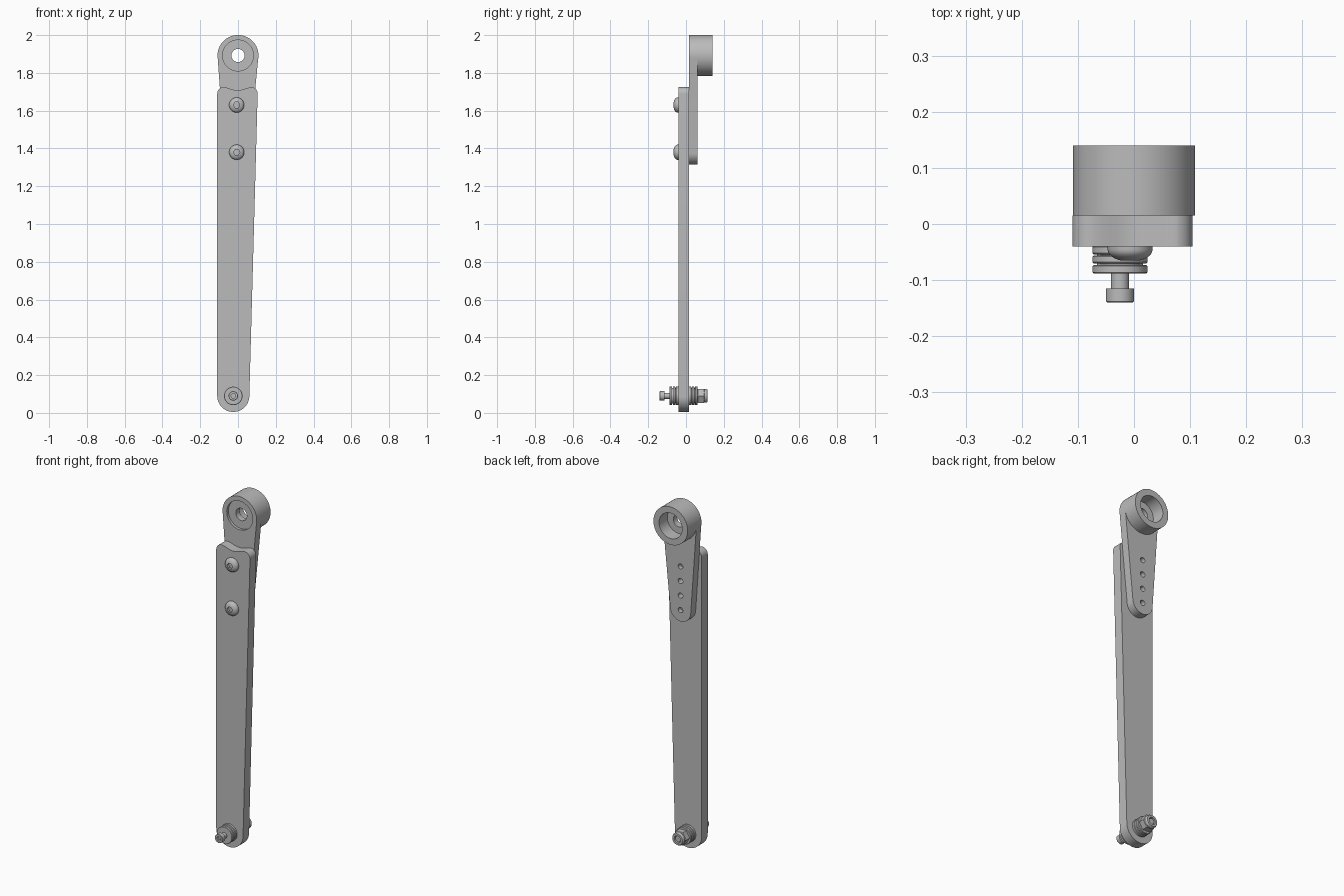
import bpy, bmesh, math
from mathutils import Vector

if "Cube" in bpy.data.objects:
    bpy.data.objects.remove(bpy.data.objects["Cube"])

metal = bpy.data.materials.new("grey_metal")
metal.use_nodes = True
metal.diffuse_color = (0.5, 0.5, 0.5, 1)
metal.node_tree.nodes["Principled BSDF"].inputs["Base Color"].default_value = (0.5, 0.5, 0.5, 1)


def finish(name, bm):
    bmesh.ops.recalc_face_normals(bm, faces=bm.faces[:])
    mesh = bpy.data.meshes.new(name)
    bm.to_mesh(mesh)
    bm.free()
    mesh.materials.append(metal)
    obj = bpy.data.objects.new(name, mesh)
    bpy.context.collection.objects.link(obj)
    return obj


def extrude(name, outline, y0, y1):
    """Solid from an x-z outline between two depths."""
    bm = bmesh.new()
    face = bm.faces.new([bm.verts.new((x, y0, z)) for x, z in outline])
    new = bmesh.ops.extrude_face_region(bm, geom=[face])["geom"]
    bmesh.ops.translate(bm, vec=(0, y1 - y0, 0),
                        verts=[v for v in new if isinstance(v, bmesh.types.BMVert)])
    return finish(name, bm)


def lathe(name, x, z, profile, sides=48):
    """Turned solid around a y axis from (radius, y) points, capped at both ends."""
    bm = bmesh.new()
    rings = []
    for r, y in profile:
        angles = [2 * math.pi * i / sides for i in range(sides)]
        rings.append([bm.verts.new((x + r * math.cos(a), y, z + r * math.sin(a))) for a in angles])
    for a, b in zip(rings, rings[1:]):
        for i in range(sides):
            j = (i + 1) % sides
            bm.faces.new((a[i], a[j], b[j], b[i]))
    bm.faces.new(rings[0])
    bm.faces.new(rings[-1])
    return finish(name, bm)


def cylinder(name, x, z, r, y0, y1, sides=48):
    return lathe(name, x, z, [(r, y0), (r, y1)], sides)


def combine(target, other, operation):
    mod = target.modifiers.new(operation.lower(), "BOOLEAN")
    mod.object, mod.operation, mod.solver = other, operation, "EXACT"
    bpy.context.view_layer.objects.active = target
    bpy.ops.object.modifier_apply(modifier=mod.name)
    bpy.data.objects.remove(other)


def arc(x, z, r, start, end, steps=24):
    pts = []
    for i in range(steps + 1):
        a = math.radians(start + (end - start) * i / steps)
        pts.append((x + r * math.cos(a), z + r * math.sin(a)))
    return pts


pivot_x, pivot_z = -0.025, 0.09
hub_z, screw_x = 1.892, -0.007
screw_zs = (1.63, 1.38)

# Long tapered arm plate: round foot, rounded top corners, wavy top edge
outline = arc(pivot_x, pivot_z, 0.085, 180, 358, 40)
outline += arc(0.069, 1.69, 0.035, -2, 80, 10)
for i in range(1, 16):
    t = i / 16
    outline.append((0.075 - 0.155 * t, 1.724 - 0.016 * math.sin(math.pi * t) ** 2))
outline += arc(-0.075, 1.69, 0.035, 100, 180, 10)
arm_plate = extrude("arm_plate", outline, -0.04, 0.015)

# Tapered horn with a tall hub
horn_outline = arc(0, hub_z, 0.108, -5, 185, 48) + arc(screw_x, 1.38, 0.065, 185, 355, 32)
horn = extrude("horn", horn_outline, 0.015, 0.06)
combine(horn, cylinder("hub", 0, hub_z, 0.1085, 0.015, 0.14, 80), "UNION")
combine(horn, cylinder("front_recess", 0, hub_z, 0.082, 0.0, 0.03, 64), "DIFFERENCE")
combine(horn, cylinder("rear_bore", 0, hub_z, 0.073, 0.065, 0.2, 64), "DIFFERENCE")
combine(horn, cylinder("centre_hole", 0, hub_z, 0.035, -0.1, 0.2, 40), "DIFFERENCE")
for i in range(4):
    z = screw_zs[1] + (screw_zs[0] - screw_zs[1]) * i / 3
    combine(horn, cylinder("horn_hole", screw_x, z, 0.015, 0.0, 0.1, 24), "DIFFERENCE")

# Domed screws with hexagonal sockets
for label, z in zip(("upper", "lower"), screw_zs):
    dome = [(0.04, -0.038), (0.04, -0.046)]
    for i in range(1, 7):
        a = math.radians(12 * i)
        dome.append((0.04 * math.cos(a), -0.046 - 0.021 * math.sin(a)))
    screw = lathe(label + "_screw", screw_x, z, dome)
    combine(screw, cylinder("socket", screw_x, z, 0.017, -0.1, -0.052, 6), "DIFFERENCE")
    cylinder(label + "_screw_shank", screw_x, z, 0.0145, 0.01, 0.035, 24)

# Pivot bolt with a small socketed head
bolt = lathe("pivot_bolt", pivot_x, pivot_z,
             [(0.023, -0.14), (0.025, -0.138), (0.025, -0.115), (0.016, -0.115), (0.016, 0.108)])
combine(bolt, cylinder("socket", pivot_x, pivot_z, 0.013, -0.2, -0.125, 6), "DIFFERENCE")

# Washers stacked on both faces of the plate
washers = ((-0.088, -0.073), (-0.070, -0.056), (-0.054, -0.039),
           (0.014, 0.029), (0.031, 0.045), (0.047, 0.061))
for i, (y0, y1) in enumerate(washers):
    b = 0.002
    lathe("washer_%d" % (i + 1), pivot_x, pivot_z,
          [(0.04, y0), (0.049 - b, y0), (0.049, y0 + b), (0.049, y1 - b), (0.049 - b, y1), (0.04, y1)])
cylinder("front_spacer", pivot_x, pivot_z, 0.041, -0.08, -0.04)
cylinder("rear_spacer", pivot_x, pivot_z, 0.041, 0.015, 0.055)

# Hexagonal lock nut with a round collar
nut = lathe("lock_nut", pivot_x, pivot_z,
            [(0.039, 0.06), (0.043, 0.064), (0.043, 0.095), (0.039, 0.099)], 6)
combine(nut, lathe("collar", pivot_x, pivot_z,
                   [(0.036, 0.09), (0.036, 0.107), (0.032, 0.114)]), "UNION")
combine(nut, cylinder("nut_bore", pivot_x, pivot_z, 0.02, 0.0, 0.2), "DIFFERENCE")

# Smooth rounded sides, crisp edges
for obj in bpy.context.view_layer.objects:
    obj.select_set(obj.type == "MESH")
bpy.context.view_layer.objects.active = arm_plate
bpy.ops.object.shade_smooth_by_angle(angle=math.radians(25))
